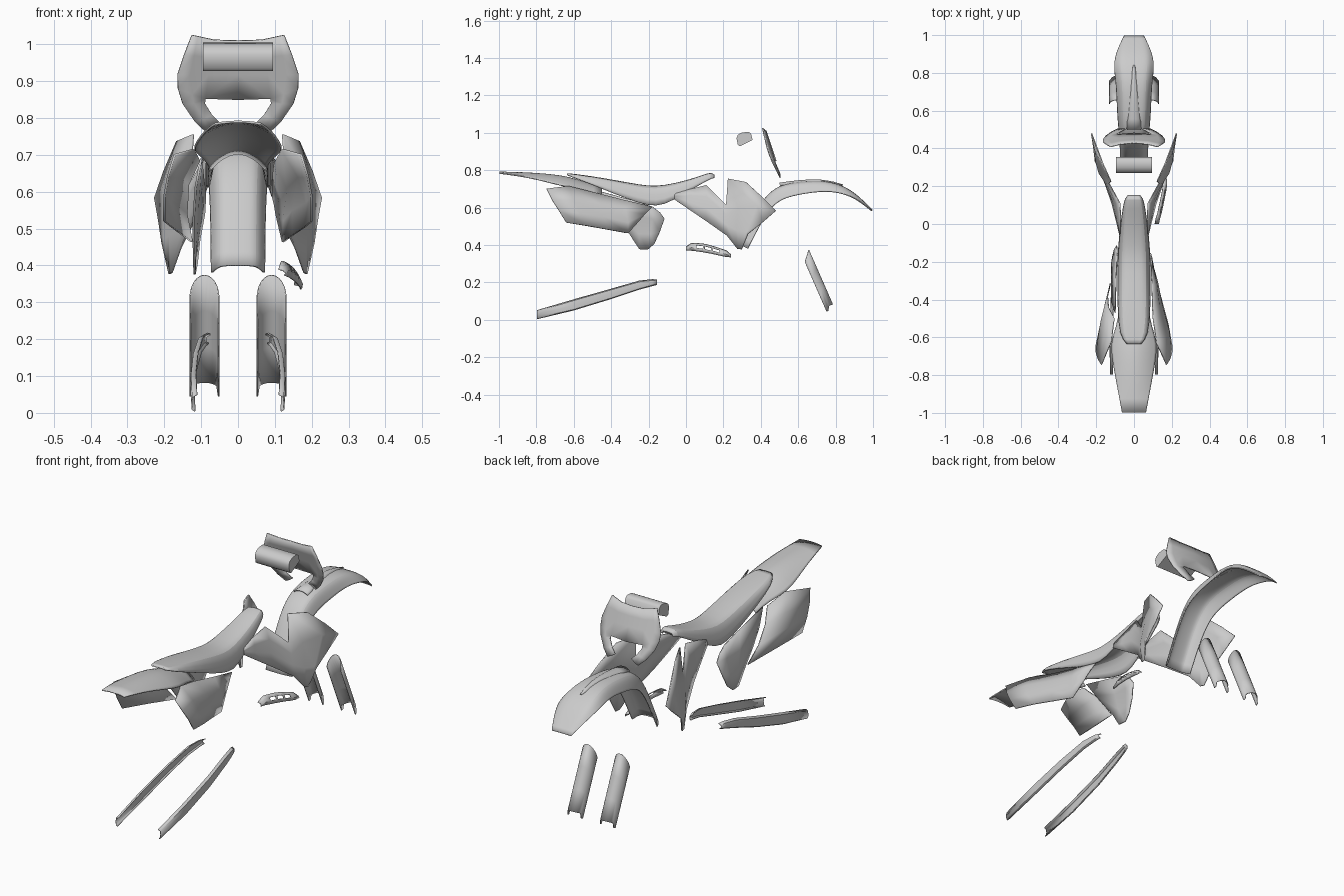
import bpy, bmesh, math
from mathutils import Vector


def finish(obj, bm, angle=32):
    bmesh.ops.recalc_face_normals(bm, faces=bm.faces)
    bm.to_mesh(obj.data)
    bm.free()
    bpy.ops.object.select_all(action='DESELECT')
    obj.select_set(True)
    bpy.context.view_layer.objects.active = obj
    bpy.ops.object.shade_smooth_by_angle(angle=math.radians(angle))


def new_object(name):
    obj = bpy.data.objects.new(name, bpy.data.meshes.new(name))
    bpy.context.collection.objects.link(obj)
    return obj


def sheet(name, rows, thick=0.006, mirror=True, sub=0, side=1, skip=()):
    """Thin shell through rows of points; optional mirror over x = 0."""
    obj = new_object(name)
    bm = bmesh.new()
    g = [[bm.verts.new((p[0] * side, p[1], p[2])) for p in r] for r in rows]
    for i in range(len(g) - 1):
        for j in range(len(g[0]) - 1):
            if (i, j) not in skip:
                bm.faces.new((g[i][j], g[i + 1][j], g[i + 1][j + 1], g[i][j + 1]))
    finish(obj, bm)
    if mirror:
        m = obj.modifiers.new("mirror", 'MIRROR')
        m.use_clip = True
    if sub:
        s = obj.modifiers.new("smooth", 'SUBSURF')
        s.levels = s.render_levels = sub
        s.boundary_smooth = 'PRESERVE_CORNERS'
    t = obj.modifiers.new("thickness", 'SOLIDIFY')
    t.thickness = thick
    t.offset = 0
    return obj


def channel(name, stations, shape, thick=0.006, sub=2):
    """Half channel swept along (y, z, half width, depth) stations."""
    rows = []
    for i, (y, z, w, d) in enumerate(stations):
        a, b = stations[max(i - 1, 0)], stations[min(i + 1, len(stations) - 1)]
        t = Vector((b[0] - a[0], b[1] - a[1])).normalized()
        n = Vector((-t.y, t.x))
        rows.append([(w * u, y + n.x * d * v, z + n.y * d * v) for u, v in shape])
    return sheet(name, rows, thick, sub=sub)


# Front fender, with its tail running down behind the shrouds
channel("front_fender", [
    (0.997, 0.585, 0.053, 0.004), (0.93, 0.652, 0.088, 0.014), (0.86, 0.708, 0.108, 0.035),
    (0.75, 0.746, 0.092, 0.055), (0.61, 0.738, 0.088, 0.065), (0.50, 0.722, 0.082, 0.075),
    (0.42, 0.655, 0.076, 0.06), (0.36, 0.55, 0.072, 0.05), (0.29, 0.40, 0.071, 0.045)],
    [(0, 0), (0.4, 0.02), (0.68, 0.12), (0.86, 0.5), (1, 1)])
channel("fender_ridge", [
    (0.84, 0.722, 0.004, 0.004), (0.74, 0.753, 0.018, 0.012),
    (0.61, 0.748, 0.03, 0.014), (0.50, 0.732, 0.038, 0.014)],
    [(0, 0), (0.5, 0.1), (1, 1)], 0.004, 1)

# Rear fender: y, half width, centre height, edge height
rows = []
for y, w, zc, ze in [(-0.998, 0.063, 0.79, 0.784), (-0.85, 0.09, 0.787, 0.765),
                     (-0.73, 0.112, 0.779, 0.734), (-0.63, 0.124, 0.766, 0.71),
                     (-0.54, 0.09, 0.735, 0.69), (-0.45, 0.075, 0.705, 0.66)]:
    rows.append([(w * u, y, zc + (ze - zc) * u ** 2) for u in (0, 0.3, 0.6, 0.82, 1)])
sheet("rear_fender", rows, sub=1)

# Seat: y, half width, top height, skirt height
rows = []
for y, w, zt, zb in [(-0.635, 0.035, 0.781, 0.774), (-0.59, 0.074, 0.777, 0.757),
                     (-0.45, 0.083, 0.757, 0.703), (-0.31, 0.085, 0.731, 0.645),
                     (-0.20, 0.084, 0.712, 0.61), (-0.12, 0.08, 0.715, 0.61),
                     (0.0, 0.068, 0.741, 0.68), (0.09, 0.055, 0.772, 0.732),
                     (0.135, 0.045, 0.787, 0.756), (0.15, 0.03, 0.773, 0.758)]:
    rows.append([(0, y, zt), (w * 0.5, y, zt - 0.003), (w * 0.75, y, zt - 0.1 * (zt - zb)),
                 (w * 0.9, y, zt - 0.4 * (zt - zb)), (w, y, zb)])
sheet("seat", rows, 0.008, sub=1)

# Radiator shrouds with an upright wing
sheet("shroud", [
    [(.07, -.08, .668), (.071, -.078, .662), (.072, -.074, .656), (.073, -.068, .648)],
    [(.07, .02, .698), (.078, .015, .665), (.084, .01, .632), (.09, .005, .598)],
    [(.075, .11, .72), (.095, .11, .66), (.107, .11, .595), (.115, .105, .53)],
    [(.132, .215, .615), (.145, .22, .56), (.152, .22, .505), (.155, .22, .45)],
    [(.122, .225, .755), (.165, .28, .60), (.185, .27, .48), (.18, .275, .38)],
    [(.165, .32, .737), (.203, .38, .61), (.20, .325, .47), (.186, .298, .377)],
    [(.20, .41, .655), (.225, .48, .583), (.214, .41, .522), (.205, .332, .46)]])

# Right side panel
sheet("right_side_panel", [
    [(.172, -.745, .70), (.19, -.715, .64), (.20, -.68, .585), (.20, -.64, .52)],
    [(.12, -.63, .715), (.165, -.60, .64), (.185, -.57, .57), (.18, -.53, .503)],
    [(.10, -.49, .68), (.135, -.45, .61), (.15, -.44, .55), (.15, -.42, .483)],
    [(.095, -.33, .64), (.12, -.32, .58), (.125, -.31, .52), (.122, -.31, .463)],
    [(.09, -.18, .605), (.095, -.20, .585), (.10, -.22, .565), (.105, -.245, .535)]],
    mirror=False)

# Left side is split into a rear panel and an airbox cover
sheet("left_side_panel", [
    [(.172, -.745, .70), (.19, -.715, .64), (.20, -.68, .585), (.20, -.64, .52)],
    [(.12, -.62, .715), (.16, -.57, .64), (.175, -.52, .57), (.165, -.48, .493)],
    [(.105, -.50, .685), (.135, -.44, .62), (.14, -.38, .54), (.125, -.315, .463)]],
    mirror=False, side=-1)
sheet("airbox_cover", [
    [(.10, -.47, .69), (.115, -.42, .61), (.12, -.36, .53), (.12, -.30, .455)],
    [(.095, -.29, .64), (.11, -.27, .55), (.115, -.25, .46), (.118, -.25, .378)],
    [(.09, -.18, .605), (.10, -.18, .54), (.112, -.19, .46), (.118, -.205, .375)],
    [(.09, -.14, .575), (.092, -.115, .54), (.105, -.14, .47), (.112, -.17, .405)]],
    mirror=False, side=-1)


# Front number plate with a window between two legs
def on_plate(x, z):
    return (x, 0.423 + 0.33 * (1.025 - z) - 0.9 * x * x, z)


plate = [
    [(0, 1.01), (.065, 1.012), (.11, 1.022), (.125, 1.025)],
    [(0, .965), (.075, .965), (.12, .97), (.146, .972)],
    [(0, .918), (.08, .918), (.13, .918), (.164, .918)],
    [(0, .85), (.088, .853), (.125, .865), (.163, .88)],
    [(0, .84), (.09, .84), (.12, .84), (.15, .838)],
    [(0, .81), (.07, .808), (.092, .80), (.117, .79)],
    [(0, .785), (.045, .783), (.065, .77), (.085, .76)]]
sheet("number_plate", [[on_plate(*p) for p in r] for r in plate],
      skip={(3, 0), (4, 0), (5, 0)})

# Handlebar pad
pad = new_object("bar_pad")
bm = bmesh.new()
profile = [(.27, .972), (.278, .99), (.30, 1.002), (.335, 1.005), (.348, .995),
           (.356, .962), (.288, .928), (.277, .936)]
face = bm.faces.new([bm.verts.new((-0.095, y, z)) for y, z in profile])
ext = bmesh.ops.extrude_face_region(bm, geom=[face])
bm.faces.ensure_lookup_table()
bmesh.ops.translate(bm, verts=[v for v in ext["geom"] if isinstance(v, bmesh.types.BMVert)],
                    vec=(0.19, 0, 0))
if not face.is_valid or sum(len(f.verts) == 8 for f in bm.faces) < 2:
    bmesh.ops.holes_fill(bm, edges=bm.edges, sides=8)
finish(pad, bm, 45)

# Fork guards: half tubes with a slanted top
axis, out = Vector((0, 0.402, -0.916)), Vector((0, 0.916, 0.402))
rows = []
for k in range(13):
    a = math.pi * (k / 12 - 0.5)
    base = Vector((0.091 + 0.039 * math.sin(a), 0.635, 0.31)) + out * 0.045 * math.cos(a)
    top = -0.05 * math.cos(a)
    end = 0.29 if k in (0, 1, 11, 12) else 0.268
    rows.append([base + axis * (top + (end - top) * f) for f in (0, 0.33, 0.67, 1)])
sheet("fork_guard", rows, 0.004)

# Swingarm guards: y, bottom, top, side position
rows = []
for y, zb, zt, x in [(-.797, .005, .05, .125), (-.6, .052, .108, .128), (-.4, .113, .165, .122),
                     (-.25, .163, .208, .108), (-.18, .182, .216, .095), (-.155, .188, .213, .088)]:
    rows.append([(x - .014, y, zt), (x - .002, y, zt - .006), (x, y, (zb + zt) / 2),
                 (x - .001, y, zb + .005), (x - .009, y, zb)])
sheet("swingarm_guard", rows, 0.004)

# Slotted exhaust heat shield, right side only
rows = []
for y, zb, zt, x in [(0, .372, .39, .122), (.03, .37, .41, .128), (.055, .367, .41, .136),
                     (.09, .362, .406, .143), (.10, .36, .405, .146), (.135, .354, .396, .153),
                     (.145, .352, .393, .155), (.18, .344, .382, .162), (.215, .337, .37, .166),
                     (.24, .335, .348, .165)]:
    rows.append([(x - .012, y, zt), (x + .002, y, zt - .25 * (zt - zb)),
                 (x + .008, y, zb + .4 * (zt - zb)), (x + .004, y, zb)])
sheet("heat_shield", rows, 0.004, mirror=False, skip={(2, 1), (4, 1), (6, 1)})
